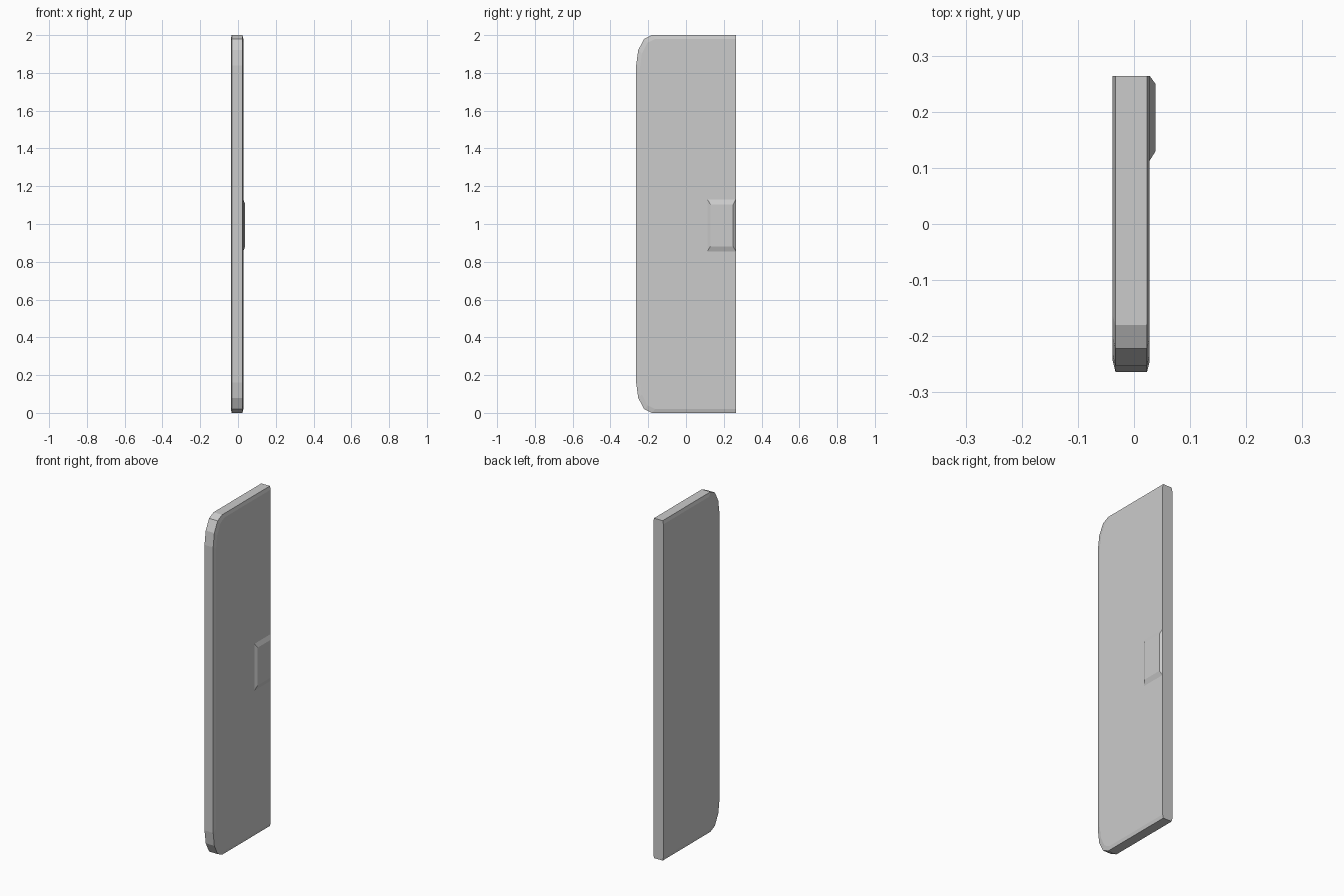
import bpy, bmesh

if "Cube" in bpy.data.objects:
    bpy.data.objects.remove(bpy.data.objects["Cube"])

def loft(name, rings):
    """Skin a stack of matching (x, y, z) rings and cap both ends."""
    bm = bmesh.new()
    loops = [[bm.verts.new(p) for p in ring] for ring in rings]
    n = len(loops[0])
    for a, b in zip(loops, loops[1:]):
        for i in range(n):
            j = (i + 1) % n
            bm.faces.new((a[i], a[j], b[j], b[i]))
    bm.faces.new(loops[0][::-1])
    bm.faces.new(loops[-1])
    bmesh.ops.recalc_face_normals(bm, faces=bm.faces)
    me = bpy.data.meshes.new(name)
    bm.to_mesh(me)
    bm.free()
    ob = bpy.data.objects.new(name, me)
    bpy.context.collection.objects.link(ob)
    return ob

# Door panel: rounded front corners, square rear edge, shallow edge chamfer
def outline(x, inset):
    corner = [(-0.18, 1.0), (-0.222, 0.98), (-0.253, 0.92), (-0.264, 0.84)]
    half = [(0.264, 1.0)] + corner
    pts = half + [(y, -h) for y, h in reversed(half)]
    ky = (0.528 - inset) / 0.528   # rear edge keeps its place
    kz = 1.0 - inset
    return [(x, 0.264 + (y - 0.264) * ky, 1.0 + h * kz) for y, h in pts]

loft("door_panel", [outline(-0.038, 0.02), outline(-0.033, 0.0),
                    outline(0.023, 0.0), outline(0.028, 0.02)])

# Raised handle plate with sloped sides
def plate(x, y0, y1, z0, z1):
    return [(x, y0, z0), (x, y1, z0), (x, y1, z1), (x, y0, z1)]

loft("handle_plate", [plate(0.022, 0.113, 0.264, 0.855, 1.13),
                      plate(0.028, 0.113, 0.264, 0.855, 1.13),
                      plate(0.038, 0.129, 0.25, 0.882, 1.104)])
